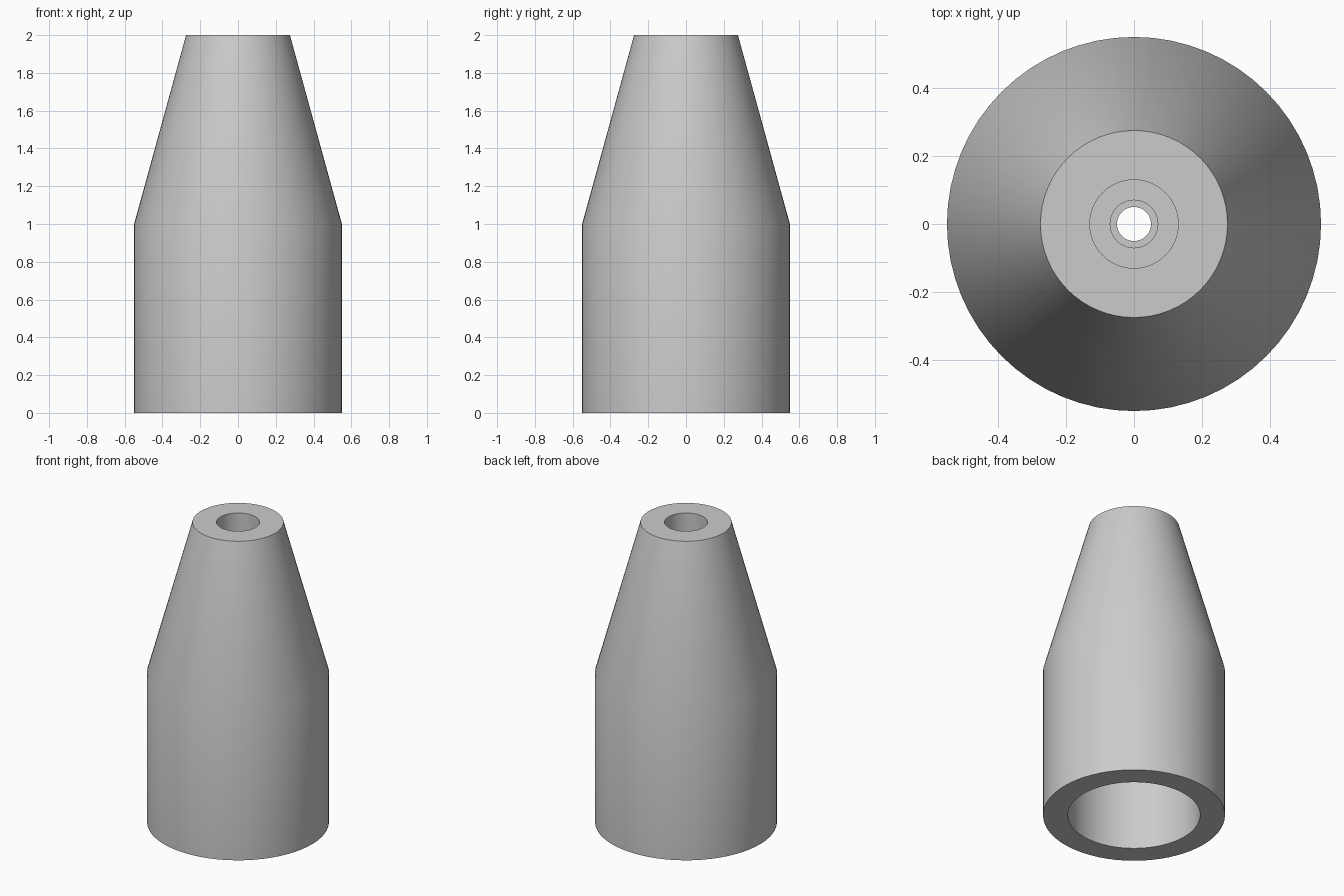
import bpy, bmesh, math

cube = bpy.data.objects.get("Cube")
if cube:
    bpy.data.objects.remove(cube, do_unlink=True)

# Plain grey material
grey = bpy.data.materials.new("grey")
grey.use_nodes = True
colour = (0.6, 0.6, 0.6, 1)
grey.diffuse_color = colour
grey.node_tree.nodes["Principled BSDF"].inputs["Base Color"].default_value = colour


def lathe(name, profile, sides):
    """Spin a closed (radius, height) profile around the z axis."""
    bm = bmesh.new()
    rings = []
    for radius, height in profile:
        rings.append([bm.verts.new((radius * math.cos(math.tau * i / sides),
                                    radius * math.sin(math.tau * i / sides),
                                    height)) for i in range(sides)])
    for lower, upper in zip(rings, rings[1:] + rings[:1]):
        for i in range(sides):
            j = (i + 1) % sides
            bm.faces.new((lower[i], lower[j], upper[j], upper[i]))
    bmesh.ops.recalc_face_normals(bm, faces=bm.faces)
    mesh = bpy.data.meshes.new(name)
    bm.to_mesh(mesh)
    bm.free()
    mesh.materials.append(grey)
    obj = bpy.data.objects.new(name, mesh)
    bpy.context.collection.objects.link(obj)
    return obj


# Tapered outer shell, then the stepped bore from top to bottom
outer = [(0.55, 0), (0.55, 1), (0.275, 2)]
bore = [(0.13, 2), (0.13, 1.5), (0.07, 1.5), (0.07, 1.25),
        (0.05, 1.25), (0.05, 1), (0.40, 1), (0.40, 0)]
nozzle = lathe("nozzle_body", outer + bore, 64)

# Smooth round walls with crisp rims
bpy.ops.object.select_all(action="DESELECT")
nozzle.select_set(True)
bpy.context.view_layer.objects.active = nozzle
bpy.ops.object.shade_smooth_by_angle(angle=math.radians(30))
